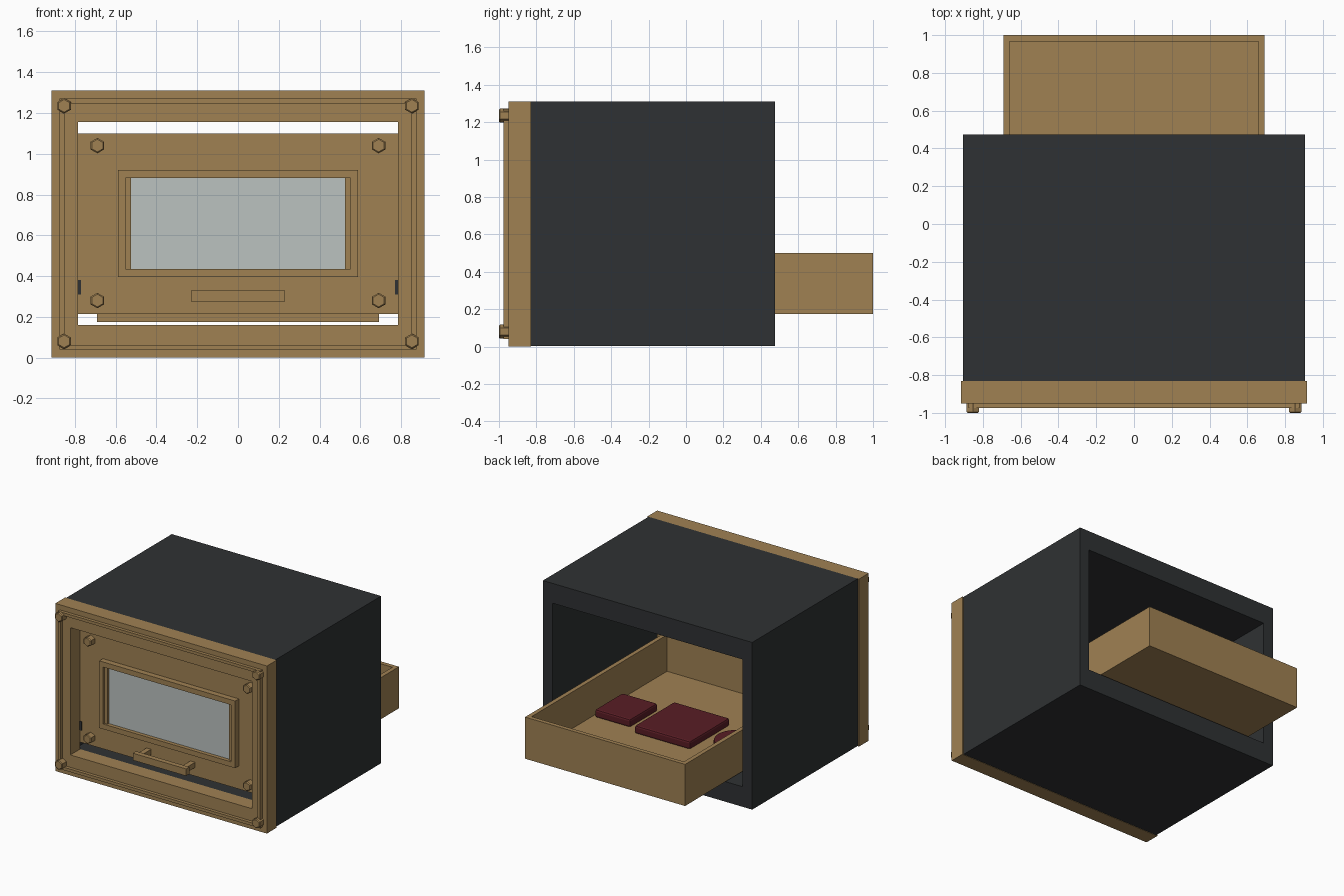
import bpy, bmesh, math
from mathutils import Matrix, Vector

cube = bpy.data.objects.get("Cube")
if cube:
    bpy.data.objects.remove(cube, do_unlink=True)


def material(name, rgb, rough=0.6):
    m = bpy.data.materials.new(name)
    m.use_nodes = True
    color = (*rgb, 1)
    m.diffuse_color = color
    bsdf = m.node_tree.nodes["Principled BSDF"]
    bsdf.inputs["Base Color"].default_value = color
    bsdf.inputs["Roughness"].default_value = rough
    return m


BRASS = material("brass", (0.35, 0.22, 0.086))
DARK = material("dark_metal", (0.028, 0.031, 0.033))
GLASS = material("pale_glass", (0.50, 0.54, 0.53), 0.2)
RED = material("dark_red", (0.10, 0.012, 0.018))


def finish(name, bm, mat):
    bmesh.ops.recalc_face_normals(bm, faces=bm.faces)
    mesh = bpy.data.meshes.new(name)
    bm.to_mesh(mesh)
    bm.free()
    mesh.materials.append(mat)
    ob = bpy.data.objects.new(name, mesh)
    bpy.context.collection.objects.link(ob)
    return ob


def box_mesh(x, y, z):
    """Box spanning the (low, high) pairs x, y and z."""
    bm = bmesh.new()
    size = [b - a for a, b in (x, y, z)]
    mid = Vector([(a + b) / 2 for a, b in (x, y, z)])
    bmesh.ops.create_cube(bm, size=1, matrix=Matrix.Translation(mid) @ Matrix.Diagonal((*size, 1)))
    return bm


def box(name, x, y, z, mat):
    return finish(name, box_mesh(x, y, z), mat)


def ring(name, outer, inner, y, mat):
    """Rectangular frame; outer and inner are (half width, low z, high z)."""
    bm = bmesh.new()
    loops = []
    for (w, lo, hi), depth in ((outer, y[0]), (inner, y[0]), (inner, y[1]), (outer, y[1])):
        corners = ((-w, lo), (w, lo), (w, hi), (-w, hi))
        loops.append([bm.verts.new((cx, depth, cz)) for cx, cz in corners])
    for a, b in zip(loops, loops[1:] + loops[:1]):
        for i in range(4):
            j = (i + 1) % 4
            bm.faces.new((a[i], a[j], b[j], b[i]))
    return finish(name, bm, mat)


def bolt(name, x, z, front, back):
    """Hexagonal bolt head facing the front, with a chamfered face."""
    bm = bmesh.new()
    turn = Matrix.Rotation(math.pi / 2, 4, "X")
    bmesh.ops.create_cone(bm, cap_ends=True, segments=6, radius1=0.038, radius2=0.038,
                          depth=back - front,
                          matrix=Matrix.Translation((x, (front + back) / 2, z)) @ turn)
    rim = [e for e in bm.edges if all(v.co.y < front + 0.001 for v in e.verts)]
    bmesh.ops.bevel(bm, geom=rim, offset=0.006, segments=1, affect="EDGES")
    return finish(name, bm, BRASS)


def soften(ob, width):
    mod = ob.modifiers.new("soft_edges", "BEVEL")
    mod.width = width
    mod.segments = 2
    mod.limit_method = "ANGLE"


# Hollow casing and front frame
opening = (0.785, 0.16, 1.155)
ring("casing", (0.905, 0.003, 1.31), (0.82, 0.16, 1.155), (-0.83, 0.475), DARK)
ring("front_frame", (0.915, 0, 1.31), opening, (-0.95, -0.83), BRASS)
ring("frame_trim", (0.875, 0.04, 1.27), (0.852, 0.063, 1.247), (-0.975, -0.95), BRASS)

# Door with its window
window = (0.553, 0.435, 0.88)
ring("door", (0.785, 0.215, 1.10), window, (-0.83, -0.76), BRASS)
ring("window_trim", (0.588, 0.395, 0.92), window, (-0.875, -0.83), BRASS)
box("window_glass", (-0.553, 0.553), (-0.845, -0.825), window[1:], GLASS)

# Door handle
box("handle_bar", (-0.23, 0.23), (-0.97, -0.93), (0.275, 0.33), BRASS)

# Mirrored side parts
for side, s in (("right", -1), ("left", 1)):
    def span(a, b):
        return tuple(sorted((s * a, s * b)))
    box(side + "_window_post", span(0.525, 0.553), (-0.86, -0.78), window[1:], BRASS)
    box(side + "_handle_post", span(0.17, 0.21), (-0.93, -0.83), (0.282, 0.323), BRASS)
    box(side + "_drawer_rail", span(0.77, 0.82), (-0.835, 0.3), (0.31, 0.38), DARK)
    for level, frame_z, door_z in (("lower", 0.08, 0.28), ("upper", 1.235, 1.04)):
        bolt(f"{side}_{level}_frame_bolt", s * 0.853, frame_z, -1.0, -0.95)
        bolt(f"{side}_{level}_door_bolt", s * 0.69, door_z, -0.88, -0.83)

# Open-topped drawer
bm = box_mesh((-0.692, 0.692), (-0.74, 1.0), (0.175, 0.50))
top = max(bm.faces, key=lambda f: f.calc_center_median().z)
bmesh.ops.inset_region(bm, faces=[top], thickness=0.047)
well = bmesh.ops.extrude_face_region(bm, geom=[top])["geom"]
bmesh.ops.translate(bm, verts=[v for v in well if isinstance(v, bmesh.types.BMVert)],
                    vec=(0, 0, -0.285))
if top.is_valid:
    bmesh.ops.delete(bm, geom=[top], context="FACES_ONLY")
finish("drawer", bm, BRASS)

# Red contents of the drawer
for name, x, y in (("small_slab", (0.33, 0.635), (-0.12, 0.22)),
                   ("large_slab", (-0.23, 0.25), (-0.21, 0.28))):
    soften(box(name, x, y, (0.215, 0.278), RED), 0.014)
bm = bmesh.new()
bmesh.ops.create_cone(bm, cap_ends=True, segments=32, radius1=0.165, radius2=0.165, depth=0.063,
                      matrix=Matrix.Translation((-0.475, 0.05, 0.247)))
soften(finish("round_slab", bm, RED), 0.014)
